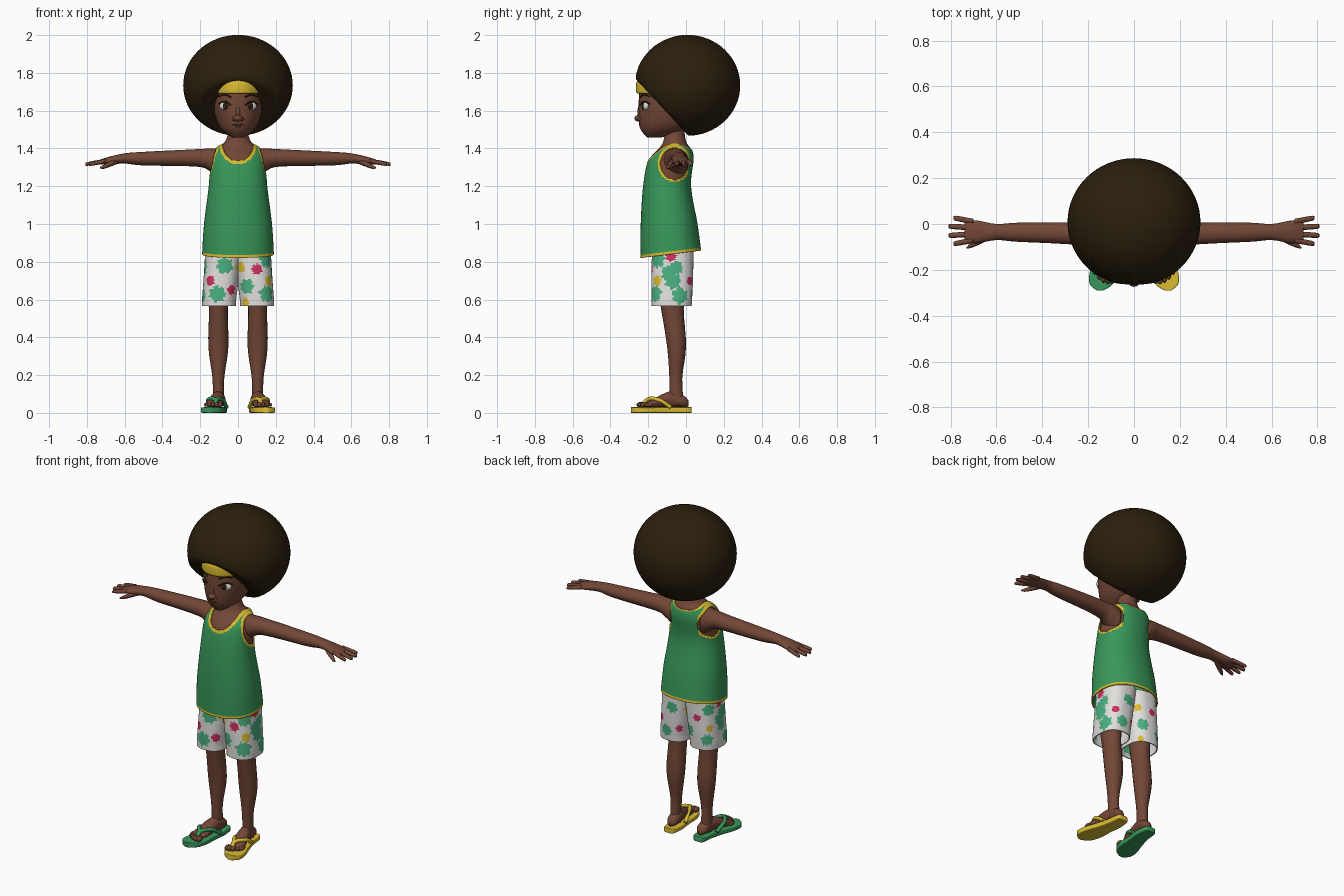
import bpy, bmesh, math
from mathutils import Vector, Matrix

if "Cube" in bpy.data.objects:
    bpy.data.objects.remove(bpy.data.objects["Cube"])


def material(name, *rgb):
    mat = bpy.data.materials.new(name)
    mat.use_nodes = True
    mat.diffuse_color = (*rgb, 1)
    mat.node_tree.nodes["Principled BSDF"].inputs["Base Color"].default_value = (*rgb, 1)
    return mat


SKIN = material("brown skin", .17, .063, .037)
HAIR = material("dark brown hair", .024, .014, .004)
GREEN = material("shirt green", .04, .31, .1)
YELLOW = material("yellow", .7, .5, .03)
WHITE = material("white cloth", .76, .75, .73)
MINT = material("mint print", .07, .44, .22)
PINK = material("pink print", .62, .03, .12)
LIP = material("dark lip", .1, .033, .022)


def finish(name, bm, *mats, sharp=180):
    mesh = bpy.data.meshes.new(name)
    bm.to_mesh(mesh)
    bm.free()
    for mat in mats:
        mesh.materials.append(mat)
    mesh.shade_smooth()
    mesh.set_sharp_from_angle(angle=math.radians(sharp))
    ob = bpy.data.objects.new(name, mesh)
    bpy.context.collection.objects.link(ob)
    return ob


def spline(rows, steps):
    """Smooth the rows by Catmull-Rom interpolation."""
    last = len(rows) - 1
    out = []
    for i in range(last):
        a, b, c, d = (rows[min(max(i + offset, 0), last)] for offset in (-1, 0, 1, 2))
        for step in range(steps):
            t = step / steps
            out.append([q + t / 2 * (r - p + t * (2*p - 5*q + 4*r - s + t * (3*(q - r) + s - p)))
                        for p, q, r, s in zip(a, b, c, d)])
    return out + [rows[last]]


def loft(axis, rows, side=1, drift=lambda t: 0, steps=4, segs=24, power=2, caps=True):
    """Superellipse rings (position, centre, radius, radius); drift gives the other centre."""
    bm = bmesh.new()
    rings = []
    for t, centre, wide, deep in spline(rows, steps):
        ring = []
        for j in range(segs):
            c, s = math.cos(math.tau * j / segs), math.sin(math.tau * j / segs)
            p = drift(t) + wide * math.copysign(abs(c) ** (2 / power), c)
            q = centre + deep * math.copysign(abs(s) ** (2 / power), s)
            x, y, z = {"x": (t, p, q), "y": (p, t, q), "z": (p, q, t)}[axis]
            ring.append(bm.verts.new((x * side, y, z)))
        rings.append(ring)
    for low, high in zip(rings, rings[1:]):
        for j in range(segs):
            n = (j + 1) % segs
            bm.faces.new((low[j], low[n], high[n], high[j]))
    if caps:
        bm.faces.new(rings[0][::-1])
        bm.faces.new(rings[-1])
    if (axis == "y") ^ (rows[0][0] > rows[-1][0]) ^ (side < 0):
        bmesh.ops.reverse_faces(bm, faces=bm.faces[:])
    return bm


def ball(name, place, radii, mat, turn=0, segs=20):
    bm = bmesh.new()
    bmesh.ops.create_uvsphere(bm, u_segments=segs, v_segments=segs // 2, radius=1)
    bm.transform(Matrix.Translation(place) @ Matrix.Rotation(turn, 4, "Z") @ Matrix.Diagonal((*radii, 1)))
    return finish(name, bm, mat)


def cord(name, points, radius, mat):
    curve = bpy.data.curves.new(name, "CURVE")
    curve.dimensions, curve.bevel_depth, curve.bevel_resolution = "3D", radius, 3
    curve.use_fill_caps = True
    line = curve.splines.new("BEZIER")
    line.bezier_points.add(len(points) - 1)
    for knot, point in zip(line.bezier_points, points):
        knot.co = point
        knot.handle_left_type = knot.handle_right_type = "AUTO"
    curve.materials.append(mat)
    bpy.context.collection.objects.link(bpy.data.objects.new(name, curve))


def thicken(ob):
    cloth = ob.modifiers.new("cloth thickness", "SOLIDIFY")
    cloth.thickness, cloth.offset = .006, -1


# Torso and neck, slightly inside the shirt
torso = [(.84, -.08, .19, .16), (1, -.09, .18, .15), (1.2, -.1, .155, .127), (1.34, -.08, .145, .12),
         (1.4, -.06, .12, .09), (1.43, -.06, .08, .07), (1.48, -.06, .06, .06), (1.56, -.06, .06, .06)]
inner = [(z, y, wide - .007, deep - .007) for z, y, wide, deep in torso[2:]]
finish("torso_and_neck", loft("z", inner, segs=48), SKIN)

# Tank top with cut neckline and armholes and yellow trim
bm = loft("z", torso, steps=20, segs=144, power=2.2, caps=False)
openings = []
for face in bm.faces:
    x, y, z = face.calc_center_median()
    neck = math.hypot(x / .083, min(z - 1.425, 0) / (.09 if y < -.06 else .03))
    arm = math.hypot((y + .06) / .078, (z - 1.32) / .084) if abs(x) > .09 else 2
    if min(neck, arm) < 1 or z > 1.428:
        openings.append(face)
    elif neck < 1.2 or arm < 1.15 or z < .855:
        face.material_index = 1
bmesh.ops.delete(bm, geom=openings, context="FACES")
for vert in bm.verts:
    vert.co.z += (vert.co.y + .08) * min(max(1.1 - vert.co.z, 0) / 2, .12)
thicken(finish("tank_top", bm, GREEN, YELLOW))

# Head, headband and hair flattened around the face
finish("head", loft("z", [(1.457, -.17, .03, .035), (1.5, -.12, .086, .12), (1.56, -.09, .117, .16),
                          (1.66, -.07, .136, .18), (1.76, -.06, .13, .18)], segs=40), SKIN)
finish("headband", loft("z", [(z, -.07, .14 + puff, .188 + puff) for z, puff in
                              ((1.69, 0), (1.7, .006), (1.74, .006), (1.76, 0))], segs=48), YELLOW)
hair = ball("round_hair", (0, .008, 1.734), (.29, .279, .267), HAIR, segs=64)
hairline, outward = Vector((0, -.25, 1.75)), Vector((0, -1, -.93)).normalized()
for vert in hair.data.vertices:
    vert.co -= outward * max((vert.co - hairline).dot(outward), 0)

# Nose and mouth
ball("nose_tip", (0, -.252, 1.56), (.024, .022, .017), SKIN)
ball("nose_bridge", (0, -.24, 1.59), (.014, .018, .045), SKIN)
ball("upper_lip", (0, -.238, 1.525), (.032, .012, .007), LIP)
ball("lower_lip", (0, -.233, 1.513), (.026, .013, .008), LIP)


def on_face(x, z, out=0):
    return x, -.07 - (.175 + out) * math.sqrt(1 - (x / .134) ** 2), z


def lean(y):
    """Sideways position of the foot, which points a little outward."""
    return .1 - min(y + .05, 0) / 5


# Shorts print: radius, then spots on the front and side; the back repeats them turned round
prints = [(.042, [(-.07, -.18, .78), (-.11, -.18, .63), (.04, -.18, .67), (.15, -.16, .63), (.15, -.15, .81),
                  (.19, -.09, .74), (.19, -.07, .7), (-.18, -.1, .77), (.19, -.03, .62)]),
          (.027, [(.1, -.18, .76), (-.15, -.17, .7), (-.03, -.17, .65), (.18, -.08, .83)]),
          (.028, [(.01, -.17, .77), (.17, -.16, .7), (.03, -.17, .58)])]
spots = []
for index, (radius, places) in enumerate(prints):
    for x, y, z in places:
        spots += [(Vector((x, y, z)), radius, index + 1), (Vector((-x, -.15 - y, z)), radius * .8, index + 1)]

for s, label in ((1, "left"), (-1, "right")):
    # Eye and brow
    ball(f"{label}_nostril", (s * .018, -.243, 1.556), (.014, .015, .011), SKIN)
    ball(f"{label}_eye", on_face(s * .07, 1.625, -.004), (.031, .012, .022), WHITE, s * .45)
    ball(f"{label}_iris", on_face(s * .066, 1.625, .005), (.017, .006, .019), HAIR, s * .45)
    for part, height, arch in (("eyelid", 1.63, .018), ("eyebrow", 1.672, .012)):
        cord(f"{label}_{part}", [on_face(s * x, height + rise, .006)
                                 for x, rise in ((.037, 0), (.07, arch), (.1, arch / 3))], .004, HAIR)

    # Arm and hand
    finish(f"{label}_arm", loft("x", [
        (.1, 1.32, .07, .08), (.15, 1.34, .06, .06), (.22, 1.35, .05, .046), (.5, 1.346, .042, .036),
        (.6, 1.347, .035, .027), (.69, 1.334, .05, .02), (.74, 1.327, .04, .01)],
        s, lambda x: -.03 - .003 / x), SKIN)
    for i in range(4):
        spread = i - 1.5
        end = .81 - spread ** 2 / 100
        finish(f"{label}_finger_{i + 1}", loft("x", [
            (.7, 1.333, .012, .012), (end - .01, 1.318, .011, .01), (end, 1.315, .003, .003)],
            s, lambda x: -.03 + spread * (.027 + (x - .7) / 8), segs=12), SKIN)
    finish(f"{label}_thumb", loft("x", [
        (.62, 1.34, .015, .015), (.66, 1.325, .02, .016), (.71, 1.303, .012, .011), (.73, 1.298, .003, .003)],
        s, lambda x: .32 - .58 * x, segs=14), SKIN)

    # Leg, foot and toes
    finish(f"{label}_leg", loft("z", [
        (.04, -.05, .03, .04), (.18, -.054, .031, .034), (.35, -.05, .053, .05), (.55, -.072, .05, .06),
        (.7, -.08, .065, .08)], s, lambda z: .104), SKIN)
    finish(f"{label}_foot", loft("y", [
        (.012, .05, .015, .017), (-.01, .06, .032, .03), (-.06, .07, .034, .042), (-.1, .07, .037, .04),
        (-.17, .05, .044, .026), (-.22, .04, .04, .01)], s, lean), SKIN)
    for i in range(5):
        size = .016 - i / 700
        ball(f"{label}_toe_{i + 1}", (s * (.095 + i * .019), i * (i - 1.5) * .004 - .237, .043),
             (size * .85, .024, size), SKIN, segs=12)

    # Flip-flop
    colour = YELLOW if s > 0 else GREEN
    outline = [(.03, .02), (.01, .037), (-.12, .049), (-.2, .061), (-.26, .052), (-.29, .014)]
    finish(f"{label}_sandal_sole", loft("y", [(y, .015, wide, .015) for y, wide in outline],
                                        s, lean, segs=40, power=8), colour, sharp=50)
    for edge, way in (("inner", -1), ("outer", 1)):
        cord(f"{label}_sandal_{edge}_strap", [
            (s * (lean(y) + way * wide - .015 * (wide == 0)), y, z)
            for y, wide, z in ((-.08, .045, .03), (-.15, .036, .07), (-.21, 0, .065), (-.23, 0, .03))],
            .011, colour)

    # Shorts leg with jagged printed spots
    bm = loft("z", [(.566, -.076, .09, .106), (.7, -.073, .093, .11), (.88, -.07, .1, .11)], s,
              lambda z: .1 - max(z - .6, 0) / 10, steps=36, segs=120, power=2.5, caps=False)
    for face in bm.faces:
        for spot, radius, index in spots:
            away = face.calc_center_median() - spot
            angle = math.atan2(away.z, away.x + away.y)
            if away.length < radius * (1 + math.sin(7 * angle + 40 * spot.x) / 8 + math.sin(13 * angle) / 12):
                face.material_index = index
    thicken(finish(f"{label}_shorts_leg", bm, WHITE, MINT, PINK, YELLOW))
